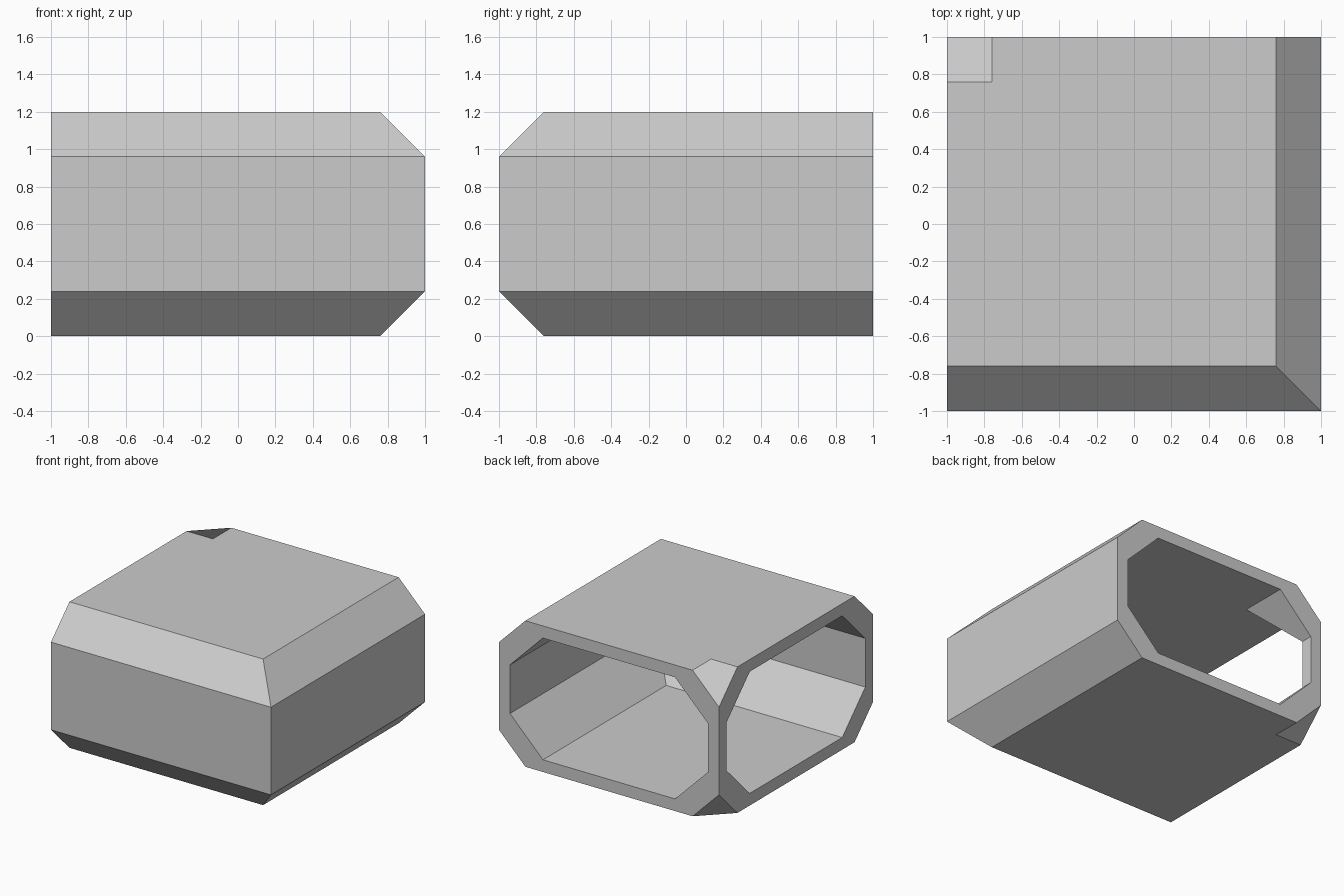
import bpy, bmesh

if "Cube" in bpy.data.objects:
    bpy.data.objects.remove(bpy.data.objects["Cube"])


def octagon(half, low, high, cut):
    """Cross-section of the passage as (x, z) points."""
    return [(half - cut, high), (half, high - cut), (half, low + cut), (half - cut, low),
            (cut - half, low), (-half, low + cut), (-half, high - cut), (cut - half, high)]


def rings(bm, profile):
    """Section at the back opening, on the diagonal mitre and at the left opening."""
    back = [bm.verts.new((x, 1, z)) for x, z in profile]
    mitre = [bm.verts.new((x, -x, z)) for x, z in profile]
    left = [bm.verts.new((-1, -x, z)) for x, z in profile]
    return back, mitre, left


bm = bmesh.new()
outer_profile = octagon(1, 0, 1.2, 0.24)
outer = rings(bm, outer_profile)
inner = rings(bm, octagon(0.9, 0.1, 1.1, 0.3))
ob, om, ol = outer
ib, im, il = inner

for i in range(8):
    j = (i + 1) % 8
    # inner lining of both arms
    bm.faces.new((ib[i], ib[j], im[j], im[i]))
    bm.faces.new((im[i], im[j], il[j], il[i]))
    # rims of the two openings
    bm.faces.new((ob[i], ob[j], ib[j], ib[i]))
    bm.faces.new((ol[i], ol[j], il[j], il[i]))
    # outer shell, whose inside corner shrinks to a single edge
    tips = [k for k in (i, j) if outer_profile[k][0] == -1]
    if not tips:
        bm.faces.new((ob[i], ob[j], om[j], om[i]))
        bm.faces.new((om[i], om[j], ol[j], ol[i]))
    elif len(tips) == 1:
        tip = tips[0]
        k = i + j - tip
        bm.faces.new((ol[k], om[tip], ob[k], om[k]))

bmesh.ops.remove_doubles(bm, verts=bm.verts[:], dist=0.0001)
bmesh.ops.recalc_face_normals(bm, faces=bm.faces[:])

mesh = bpy.data.meshes.new("corner_passage")
bm.to_mesh(mesh)
bm.free()
bpy.context.collection.objects.link(bpy.data.objects.new("corner_passage", mesh))
